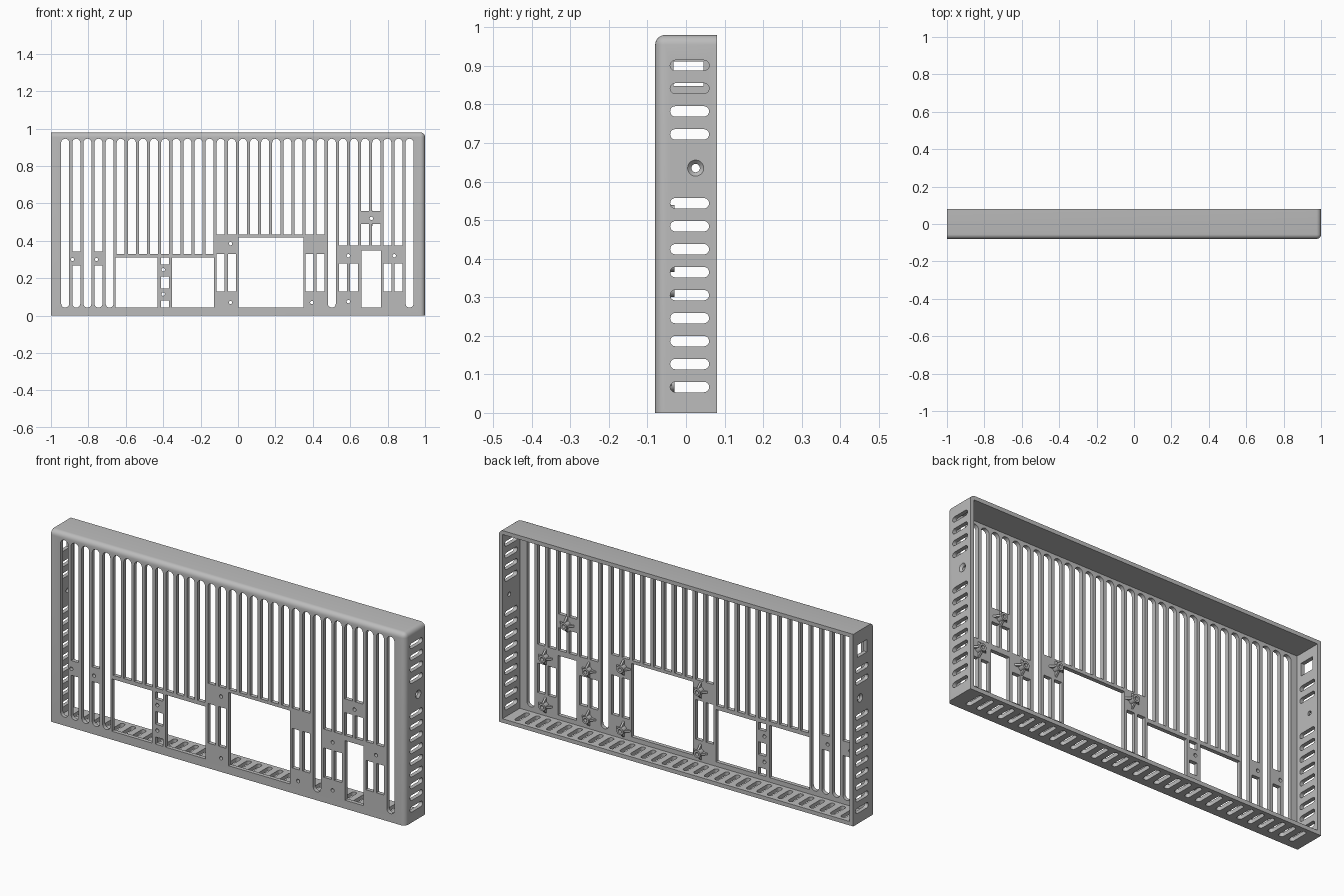
import bpy, bmesh, math
from mathutils import Vector, Matrix

if "Cube" in bpy.data.objects:
    bpy.data.objects.remove(bpy.data.objects["Cube"])

grey = bpy.data.materials.new("plain grey")
grey.use_nodes = True
grey.diffuse_color = (0.5, 0.5, 0.5, 1)
grey.node_tree.nodes["Principled BSDF"].inputs["Base Color"].default_value = (0.5, 0.5, 0.5, 1)

WALL, DEPTH, TOP = 0.02, 0.08, 0.98
PITCH, FIRST = 0.0594, -0.924
FLOOR, CEIL = 0.043, 0.946
HALF = 0.0215

def make_object(name, bm):
    bmesh.ops.recalc_face_normals(bm, faces=bm.faces)
    mesh = bpy.data.meshes.new(name)
    bm.to_mesh(mesh)
    bm.free()
    mesh.materials.append(grey)
    ob = bpy.data.objects.new(name, mesh)
    bpy.context.collection.objects.link(ob)
    return ob

def add_box(bm, lo, hi):
    lo, hi = Vector(lo), Vector(hi)
    m = Matrix.Translation((lo + hi) / 2) @ Matrix.Diagonal((*(hi - lo), 1))
    return bmesh.ops.create_cube(bm, size=1, matrix=m)["verts"]

def prism(bm, profile, place, near, far):
    """Extrude a flat outline; place(u, v, depth) gives its position."""
    a = [bm.verts.new(place(u, v, near)) for u, v in profile]
    b = [bm.verts.new(place(u, v, far)) for u, v in profile]
    bm.faces.new(a)
    bm.faces.new(b[::-1])
    for i in range(len(a)):
        j = (i + 1) % len(a)
        bm.faces.new((a[i], b[i], b[j], a[j]))

def slot(u, v0, v1, r, round_low=True, round_high=True, steps=10):
    """Outline of an upright slot with round or flat ends."""
    pts = []
    for rounded, v, s in ((round_high, v1, 1), (round_low, v0, -1)):
        if rounded:
            for k in range(steps + 1):
                a = math.pi * k / steps
                pts.append((u + s * r * math.cos(a), v - s * r + s * r * math.sin(a)))
        else:
            pts += [(u + s * r, v), (u - s * r, v)]
    return pts

def rect(u0, u1, v0, v1):
    return [(u0, v0), (u1, v0), (u1, v1), (u0, v1)]

def circle(u, v, r, n=20):
    return [(u + r * math.cos(math.tau * k / n), v + r * math.sin(math.tau * k / n)) for k in range(n)]

def cut(target, bm):
    cutter = make_object("cutter", bm)
    cutter.hide_render = True
    mod = target.modifiers.new("cut", "BOOLEAN")
    mod.operation, mod.solver, mod.object = "DIFFERENCE", "EXACT", cutter
    bpy.context.view_layer.objects.active = target
    bpy.ops.object.modifier_apply(modifier=mod.name)
    bpy.data.objects.remove(cutter)

# Tray: box with rounded front-top, front-left and top-left edges, open at the back
bm = bmesh.new()
add_box(bm, (-1, -DEPTH, 0), (1, DEPTH, TOP))
def outer(e):
    c = (e.verts[0].co + e.verts[1].co) / 2
    return sum((c.x > 0.9, c.y < -0.07, c.z > 0.9)) == 2 and c.x > -0.9
bmesh.ops.bevel(bm, geom=[e for e in bm.edges if outer(e)], offset=0.025, segments=6,
                profile=0.5, affect="EDGES")
case = make_object("bezel_case", bm)
bm = bmesh.new()
add_box(bm, (-1 + WALL, -DEPTH + WALL, WALL), (1 - WALL, 0.2, TOP - WALL))
cut(case, bm)

# Front grille: lower end of each slot, by column
front = lambda u, v, d: (u, d, v)
column = lambda i: FIRST + PITCH * i
bm = bmesh.new()
def front_cut(profile):
    prism(bm, profile, front, -0.12, -0.04)

for i in range(32):
    low = FLOOR
    if i in (1, 3):
        low = 0.342
        front_cut(slot(column(i), FLOOR, 0.267, HALF, True, False))
    elif 5 <= i <= 13:
        low = 0.33
    elif 14 <= i <= 23:
        low = 0.433
    elif i in (25, 26, 29, 30):
        low = 0.374
    elif i in (27, 28):
        low = 0.56
    front_cut(slot(column(i), low, CEIL, HALF, low == FLOOR))

# Small windows in the mounting plates
for cols, lo, hi in (((14, 15, 22, 23), 0.128, 0.33), ((25, 26, 29, 30), 0.128, 0.278),
                     ((27, 28), 0.374, 0.49), ((9,), 0.145, 0.21),
                     ((9,), 0.273, 0.31), ((9,), FLOOR, 0.08)):
    for i in cols:
        front_cut(slot(column(i), lo, hi, HALF, False, False))

# Large openings
for x0, x1, hi in ((-0.655, -0.43, 0.31), (-0.352, -0.127, 0.31),
                   (0.003, 0.35, 0.417), (0.66, 0.765, 0.347)):
    front_cut(rect(x0, x1, FLOOR, hi))

# Screw holes
mounts = [(-0.04, 0.385), (-0.04, 0.07), (0.395, 0.07), (0.59, 0.32), (0.59, 0.075),
          (0.713, 0.52), (0.835, 0.32)]
for x, z in mounts + [(-0.885, 0.30), (-0.757, 0.30), (-0.4, 0.245), (-0.4, 0.115)]:
    front_cut(circle(x, z, 0.009))
cut(case, bm)

# Vents along both sides and the bottom, window and countersunk holes
bm = bmesh.new()
side = lambda u, v, d: (d, v, u)
under = lambda u, v, d: (u, v, d)
for s in (1, -1):
    for k in range(15):
        if k in (9, 10) or (s < 0 and k > 12):
            continue
        prism(bm, slot(0.067 + 0.0596 * k, -0.041, 0.06, 0.0135), side, s * 0.95, s * 1.1)
    prism(bm, circle(0.025, 0.635, 0.011), lambda u, v, d: (d, u, v), s * 0.95, s * 1.1)
prism(bm, rect(0.848, 0.912, -0.032, 0.045), side, -0.95, -1.1)
for i in range(32):
    prism(bm, slot(column(i), -0.041, 0.06, 0.0135), under, -0.1, 0.035)
cut(case, bm)
bm = bmesh.new()
for s in (1, -1):
    turn = Matrix.Translation((s * 1.0, 0.025, 0.635)) @ Matrix.Rotation(s * math.pi / 2, 4, "Y")
    bmesh.ops.create_cone(bm, cap_ends=True, segments=20, radius1=0.011, radius2=0.031,
                          depth=0.02, matrix=turn)
cut(case, bm)

# Standoffs: hollow posts with four tapered ribs behind the front
def standoff(name, x, z):
    bm = bmesh.new()
    base, tip = -DEPTH + WALL - 0.002, -0.03
    ring = [bm.verts.new((r, y, 0)) for r, y in
            ((0.009, base), (0.019, base), (0.019, tip), (0.009, tip))]
    edges = [bm.edges.new((ring[i], ring[(i + 1) % 4])) for i in range(4)]
    bmesh.ops.spin(bm, geom=ring + edges, axis=(0, 1, 0), cent=(0, 0, 0),
                   angle=math.tau, steps=20)
    bmesh.ops.remove_doubles(bm, verts=bm.verts, dist=0.0001)
    for q in range(4):
        turn = Matrix.Rotation(q * math.pi / 2, 4, "Y")
        prism(bm, [(0.015, base), (0.042, base), (0.015, tip - 0.004)],
              lambda u, v, d: turn @ Vector((u, v, d)), -0.005, 0.005)
    ob = make_object(name, bm)
    ob.location = (x, 0, z)
    return ob

parts = [case]
for n, (x, z) in enumerate(mounts + [(0.395, 0.385), (0.835, 0.075)]):
    parts.append(standoff(f"standoff_{n + 1}", x, z))

bpy.ops.object.select_all(action="DESELECT")
for ob in parts:
    ob.select_set(True)
bpy.context.view_layer.objects.active = case
bpy.ops.object.shade_smooth_by_angle(angle=math.radians(30))
